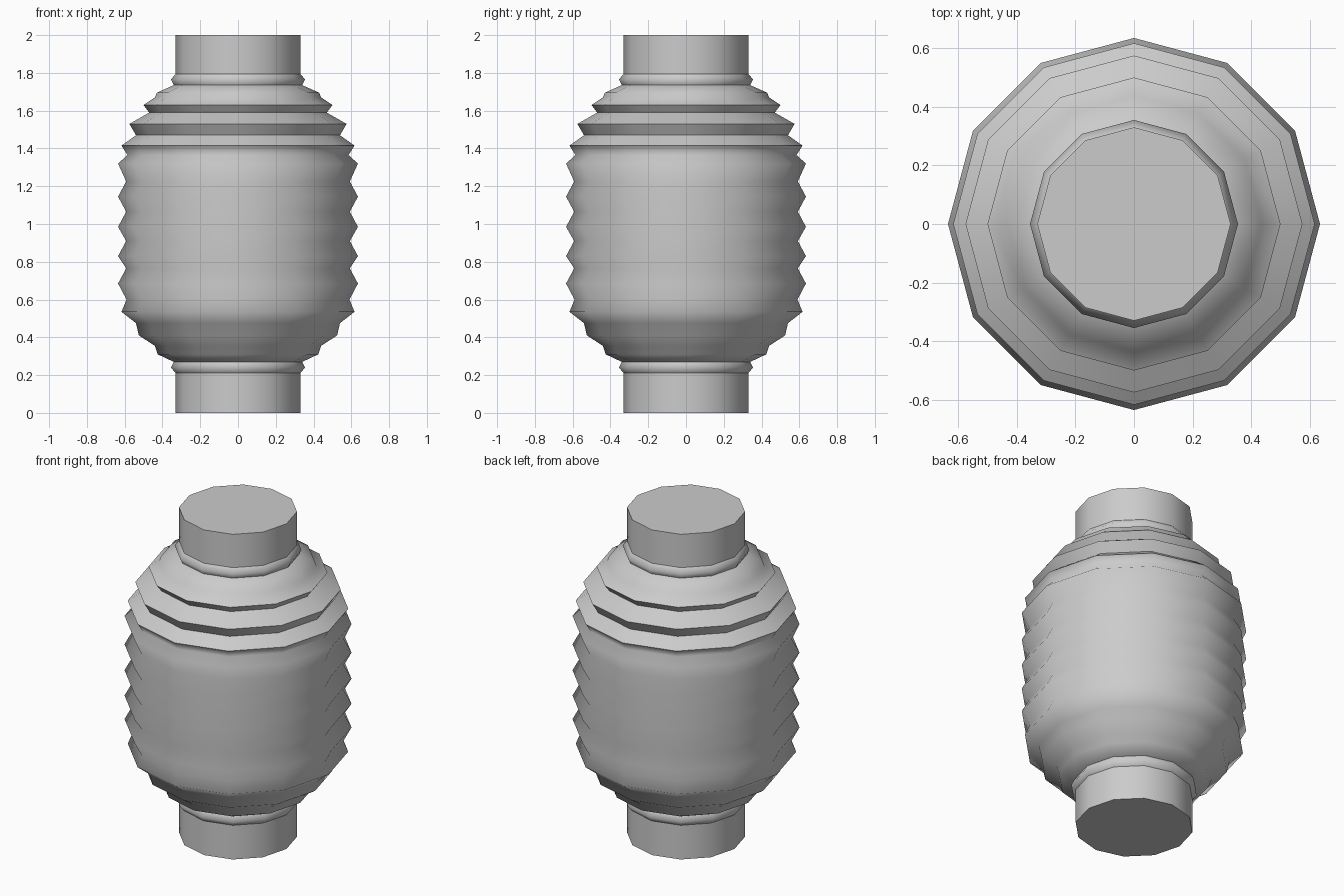
import bpy, bmesh, math

if "Cube" in bpy.data.objects:
    bpy.data.objects.remove(bpy.data.objects["Cube"])

SIDES = 12


def lathe(name, profile, cap_bottom=False, cap_top=False, angle=75):
    """Spin an (r, z) profile, listed bottom to top, around the z axis."""
    bm = bmesh.new()
    rings = []
    for r, z in profile:
        rings.append([bm.verts.new((r * math.cos(2 * math.pi * i / SIDES),
                                    r * math.sin(2 * math.pi * i / SIDES), z))
                      for i in range(SIDES)])
    for low, high in zip(rings, rings[1:]):
        for i in range(SIDES):
            j = (i + 1) % SIDES
            bm.faces.new((low[i], low[j], high[j], high[i]))
    if cap_bottom:
        bm.faces.new(rings[0][::-1])
    if cap_top:
        bm.faces.new(rings[-1])
    mesh = bpy.data.meshes.new(name)
    bm.to_mesh(mesh)
    bm.free()
    obj = bpy.data.objects.new(name, mesh)
    bpy.context.collection.objects.link(obj)
    bpy.ops.object.select_all(action='DESELECT')
    obj.select_set(True)
    bpy.context.view_layer.objects.active = obj
    bpy.ops.object.shade_smooth_by_angle(angle=math.radians(angle))
    return obj


# End collars
lathe("bottom_collar", [(0.33, 0), (0.33, 0.21)], cap_bottom=True)
lathe("top_collar", [(0.33, 1.795), (0.33, 2.0)], cap_top=True)

# Pleated bellows: tapered folds at the ends, even folds in the middle
lower = [(0.33, 0.21), (0.355, 0.24), (0.34, 0.27), (0.425, 0.31), (0.44, 0.355),
         (0.525, 0.41), (0.54, 0.475), (0.617, 0.535), (0.59, 0.60)]
middle = []
for z in (0.685, 0.83, 0.985, 1.145):
    middle += [(0.635, z), (0.592, z + 0.08)]
upper = [(0.635, 1.32), (0.585, 1.365), (0.617, 1.415), (0.54, 1.47), (0.575, 1.53),
         (0.47, 1.59), (0.50, 1.63), (0.44, 1.67), (0.43, 1.695), (0.34, 1.735),
         (0.355, 1.765), (0.33, 1.795)]
lathe("bellows", lower + middle + upper, angle=80)
